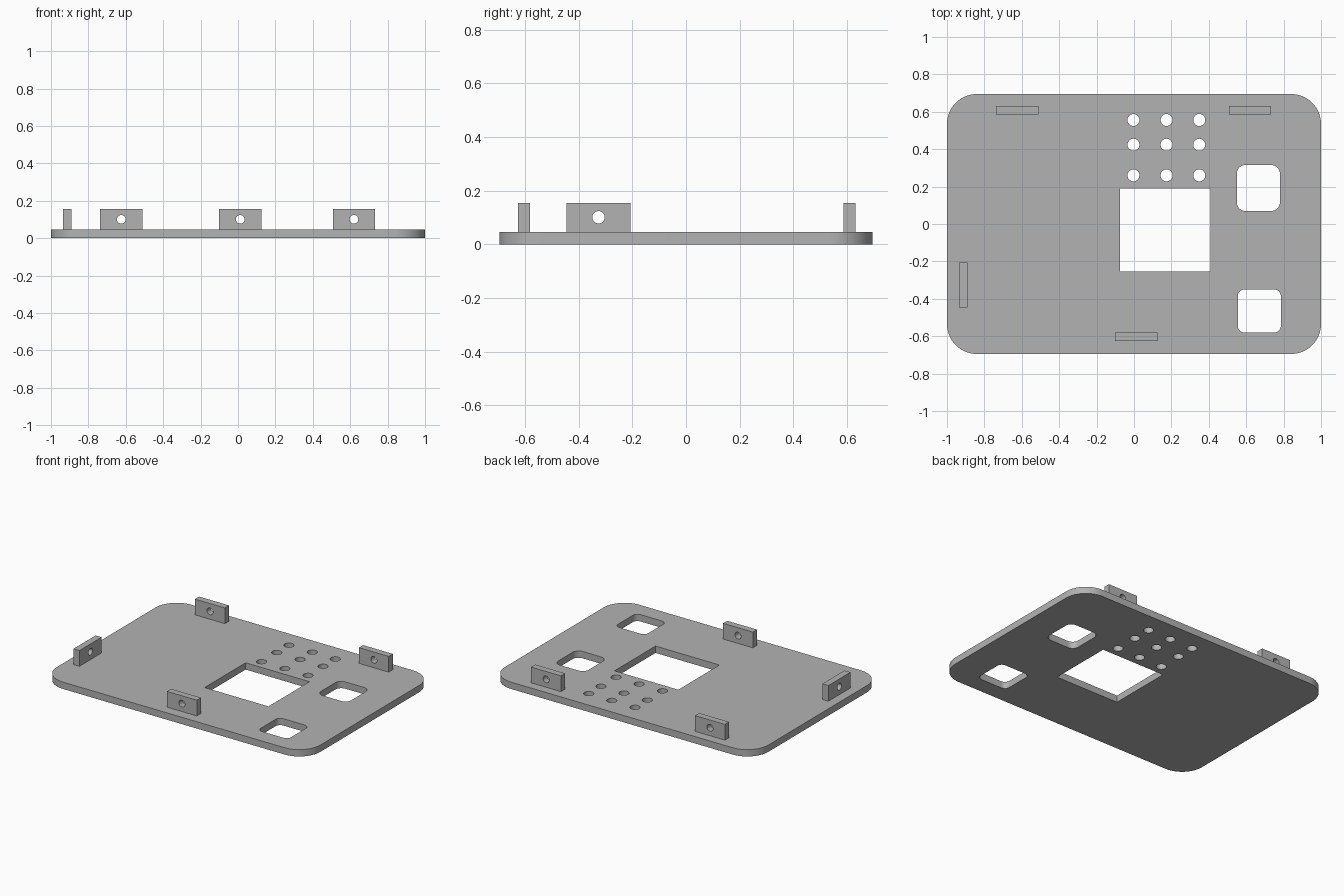
import bpy
import bmesh
from math import sin, cos, pi, radians
from mathutils import Matrix

if "Cube" in bpy.data.objects:
    bpy.data.objects.remove(bpy.data.objects["Cube"], do_unlink=True)

GREY = (0.45, 0.45, 0.45, 1.0)
grey = bpy.data.materials.new("plain grey")
grey.use_nodes = True
grey.diffuse_color = GREY
grey.node_tree.nodes["Principled BSDF"].inputs["Base Color"].default_value = GREY

PLATE_TOP = 0.047
TAB_TOP = 0.155
TAB_THICK = 0.045


def circle(cx, cy, r, n=32):
    return [(cx + r * cos(2 * pi * i / n), cy + r * sin(2 * pi * i / n)) for i in range(n)]


def rectangle(x0, x1, y0, y1, r=0, steps=10):
    """Rectangle outline with optional rounded corners."""
    if r == 0:
        return [(x0, y0), (x1, y0), (x1, y1), (x0, y1)]
    corners = [(x1 - r, y1 - r), (x0 + r, y1 - r), (x0 + r, y0 + r), (x1 - r, y0 + r)]
    return [(cx + r * cos(pi / 2 * (q + i / steps)), cy + r * sin(pi / 2 * (q + i / steps)))
            for q, (cx, cy) in enumerate(corners) for i in range(steps + 1)]


def sheet(name, outlines, thickness, matrix):
    """Extrude an outline with holes into a solid sheet, centred on its own z."""
    curve = bpy.data.curves.new(name + "_profile", "CURVE")
    curve.dimensions = "2D"
    curve.fill_mode = "BOTH"
    curve.extrude = thickness / 2
    for points in outlines:
        spline = curve.splines.new("POLY")
        spline.points.add(len(points) - 1)
        for point, (x, y) in zip(spline.points, points):
            point.co = (x, y, 0, 1)
        spline.use_cyclic_u = True
    helper = bpy.data.objects.new(name + "_helper", curve)
    bpy.context.collection.objects.link(helper)
    depsgraph = bpy.context.evaluated_depsgraph_get()
    mesh = bpy.data.meshes.new_from_object(helper.evaluated_get(depsgraph))
    bpy.data.objects.remove(helper, do_unlink=True)
    bpy.data.curves.remove(curve)

    # Weld the caps to the walls
    bm = bmesh.new()
    bm.from_mesh(mesh)
    bmesh.ops.remove_doubles(bm, verts=bm.verts, dist=0.0001)
    bmesh.ops.recalc_face_normals(bm, faces=bm.faces)
    bm.to_mesh(mesh)
    bm.free()
    mesh.name = name
    mesh.materials.clear()
    mesh.materials.append(grey)

    obj = bpy.data.objects.new(name, mesh)
    bpy.context.collection.objects.link(obj)
    obj.matrix_world = matrix
    bpy.ops.object.select_all(action="DESELECT")
    obj.select_set(True)
    bpy.context.view_layer.objects.active = obj
    bpy.ops.object.shade_smooth_by_angle(angle=radians(30))
    return obj


# Cover plate with a screen window, two button windows and a grid of round holes
outlines = [
    rectangle(-1, 1, -0.695, 0.695, 0.16, 16),
    rectangle(-0.075, 0.41, -0.255, 0.19),
    rectangle(0.55, 0.78, 0.07, 0.315, 0.045),
    rectangle(0.555, 0.785, -0.58, -0.35, 0.035),
]
outlines += [circle(x, y, 0.032) for x in (-0.003, 0.174, 0.349) for y in (0.26, 0.424, 0.556)]
sheet("cover_plate", outlines, PLATE_TOP, Matrix.Translation((0, 0, PLATE_TOP / 2)))


# Upright mounting tabs, each with a screw hole
def tab(name, x, y, width, turn=0):
    profile = [rectangle(-width / 2, width / 2, PLATE_TOP - 0.002, TAB_TOP),
               circle(0, 0.101, 0.023)]
    place = (Matrix.Translation((x, y, 0)) @ Matrix.Rotation(radians(turn), 4, "Z")
             @ Matrix.Rotation(radians(90), 4, "X"))
    sheet(name, profile, TAB_THICK, place)


tab("back_right_tab", -0.624, 0.609, 0.226)
tab("back_left_tab", 0.62, 0.609, 0.226)
tab("front_tab", 0.012, -0.603, 0.226)
tab("right_side_tab", -0.914, -0.326, 0.24, 90)
